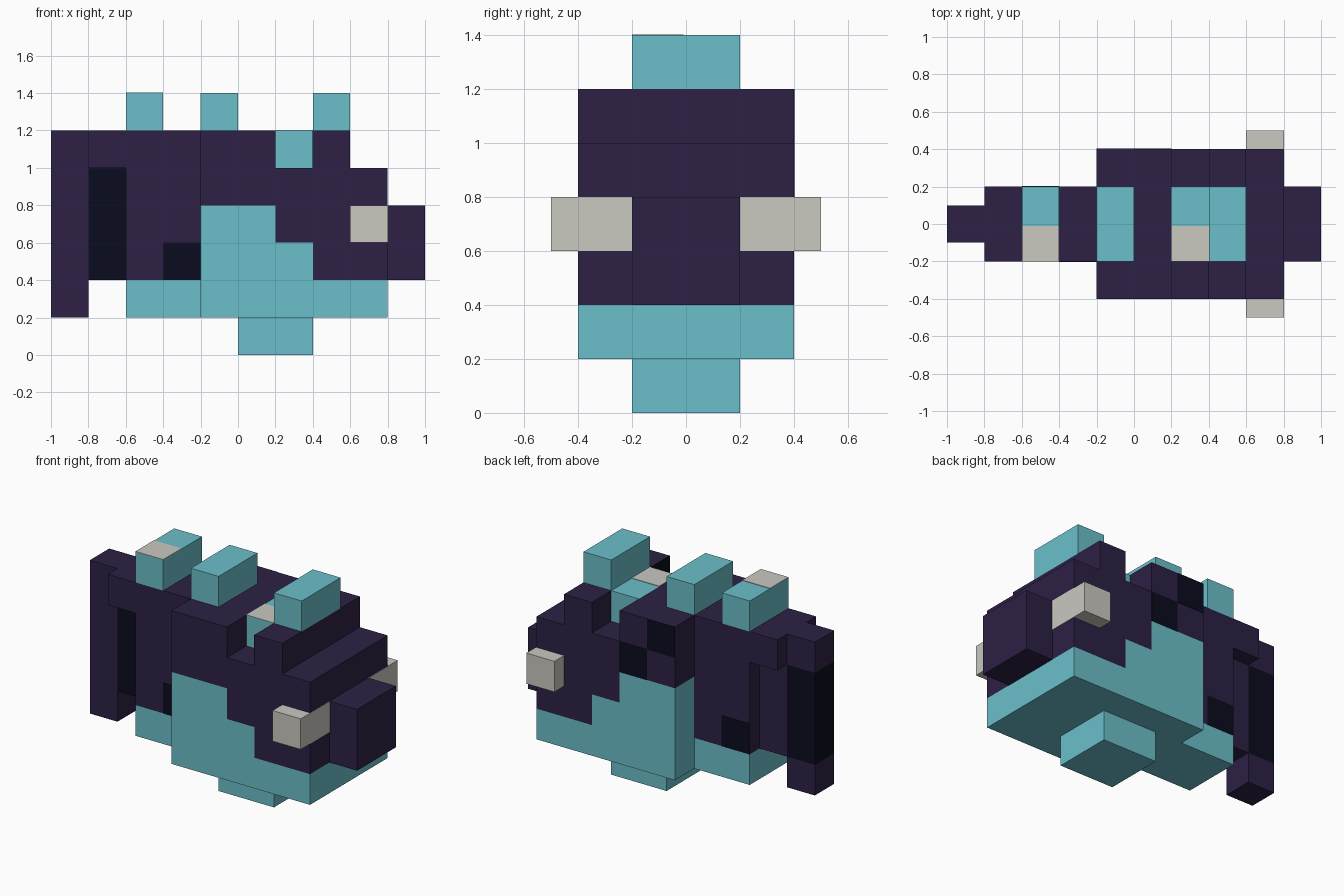
import bpy
import bmesh
from mathutils import Vector

cube = bpy.data.objects.get("Cube")
if cube:
    bpy.data.objects.remove(cube, do_unlink=True)


def material(name, rgb):
    mat = bpy.data.materials.new(name)
    mat.use_nodes = True
    colour = (*rgb, 1)
    mat.diffuse_color = colour
    mat.node_tree.nodes["Principled BSDF"].inputs["Base Color"].default_value = colour
    return mat


purple = material("dark purple", (0.026, 0.015, 0.060))
teal = material("teal", (0.147, 0.521, 0.591))
grey = material("warm grey", (0.591, 0.578, 0.527))
black = material("blue black", (0.0033, 0.0037, 0.013))

DIRECTIONS = {"front": Vector((0, -1, 0)), "back": Vector((0, 1, 0)),
              "tailward": Vector((-1, 0, 0))}


def box(name, x, y, z, mat, painted=()):
    """Box from axis ranges; faces in the painted directions turn black."""
    bm = bmesh.new()
    bmesh.ops.create_cube(bm, size=1)
    for v in bm.verts:
        v.co = [(a + b) / 2 + c * (b - a) for c, (a, b) in zip(v.co, (x, y, z))]
    bm.normal_update()
    for f in bm.faces:
        if any(f.normal.dot(DIRECTIONS[d]) > 0.9 for d in painted):
            f.material_index = 1
    mesh = bpy.data.meshes.new(name)
    bm.to_mesh(mesh)
    bm.free()
    mesh.materials.append(mat)
    if painted:
        mesh.materials.append(black)
    obj = bpy.data.objects.new(name, mesh)
    bpy.context.collection.objects.link(obj)
    return obj


WIDE, MID, THIN = (-0.4, 0.4), (-0.2, 0.2), (-0.1, 0.1)
T = 0.003  # thickness of painted plates

# Stepped belly and head, in layers from the bottom
box("foot", (0, 0.4), MID, (0, 0.2), teal)
box("belly_low", (-0.2, 0.8), WIDE, (0.2, 0.4), teal)
box("belly_middle", (-0.2, 0.4), WIDE, (0.4, 0.6), teal)
box("belly_high", (-0.2, 0.2), WIDE, (0.6, 0.8), teal)
box("jaw", (0.4, 0.8), WIDE, (0.4, 0.6), purple)
box("cheek", (0.2, 0.8), WIDE, (0.6, 0.8), purple)
box("forehead", (-0.2, 0.8), WIDE, (0.8, 1.0), purple)
box("back_ridge", (-0.2, 0.2), WIDE, (1.0, 1.2), purple)
box("brow", (0.4, 0.6), WIDE, (1.0, 1.2), purple)
box("snout", (0.8, 1.0), MID, (0.4, 0.8), purple)

# Eyes wrap around the front corners of the head
for side, y in (("right", (-0.5, -0.2)), ("left", (0.2, 0.5))):
    box(side + "_eye", (0.6, 0.8 + T), y, (0.6, 0.8), grey)

# Narrow rear body
box("rear_belly", (-0.6, -0.2), MID, (0.2, 0.4), teal)
box("rear_body", (-0.6, -0.2), MID, (0.4, 1.2), purple)
box("tail_bridge", (-0.8, -0.6), MID, (1.0, 1.2), purple)
box("tail_stem", (-0.8, -0.6), THIN, (0.4, 1.0), purple, ("front",))

# Tail fin with a dark middle on its rear and back sides
box("tail_fin_low", (-1, -0.8), THIN, (0.2, 0.4), purple)
box("tail_fin_middle", (-1, -0.8), THIN, (0.4, 1.0), purple, ("back", "tailward"))
box("tail_fin_top", (-1, -0.8), THIN, (1.0, 1.2), purple)

# Top fins and the crest filling the notch
for name, x in (("rear_top_fin", -0.6), ("middle_top_fin", -0.2), ("front_top_fin", 0.4)):
    box(name, (x, x + 0.2), MID, (1.2, 1.4), teal)
box("crest", (0.2, 0.4), MID, (1.0, 1.2), teal)

# Grey caps
for name, x, z in (("rear_fin_cap", -0.6, 1.4), ("crest_cap", 0.2, 1.2)):
    box(name, (x, x + 0.2), (-0.2, -0.01), (z - T, z + T), grey)

# Dark spots
for name, x, y, z in (("back_spot_high", -0.2, 0.4, 1.0), ("back_spot_low", 0, 0.4, 0.8),
                      ("rear_spot_back", -0.6, 0.2, 0.4), ("rear_spot_front", -0.4, -0.2, 0.4)):
    box(name, (x, x + 0.2), (y - T, y + T), (z, z + 0.2), black)
box("brow_spot", (0.4 - T, 0.4 + T), (-0.4, -0.2), (1.0, 1.2), black)
